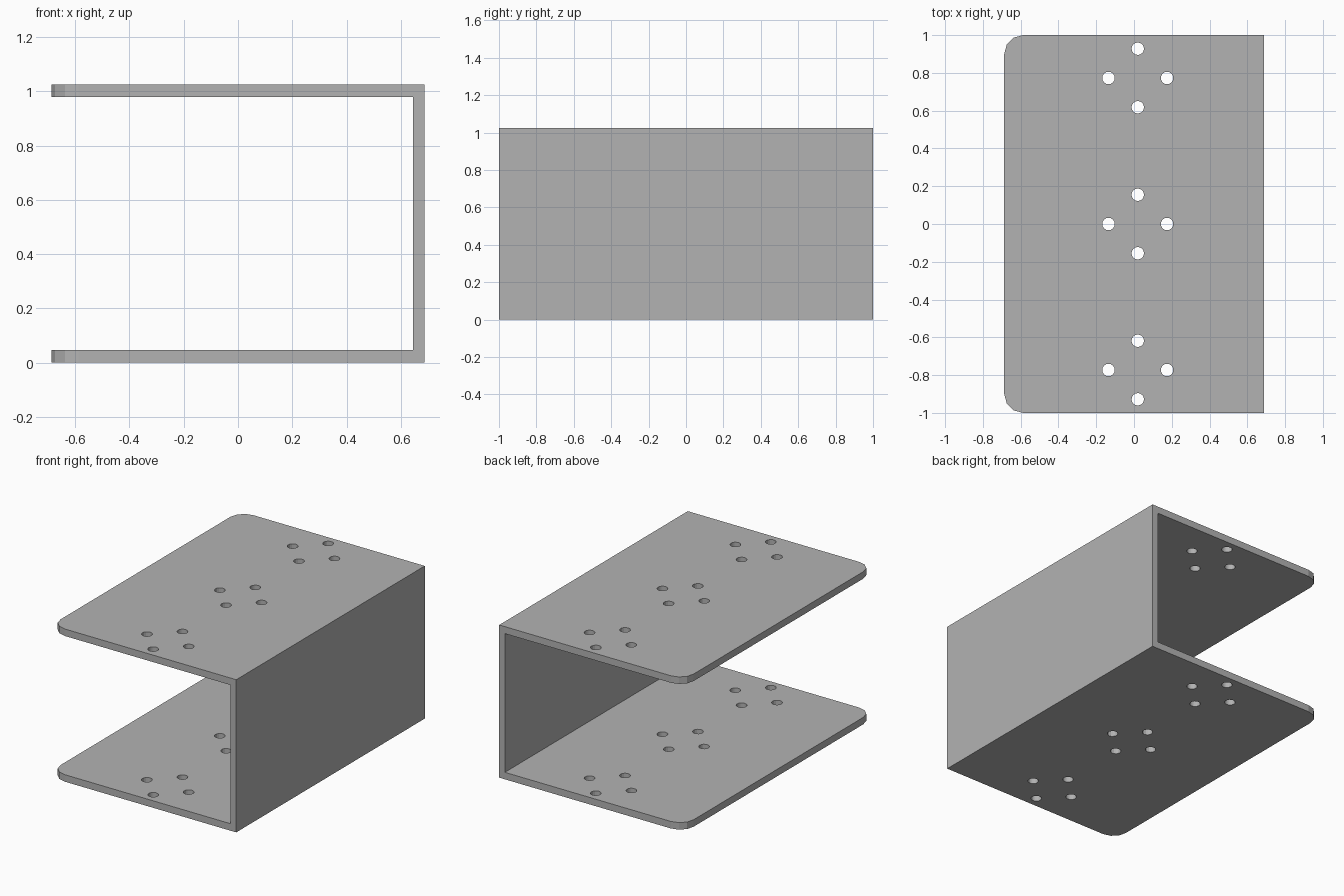
import bpy
import bmesh
from mathutils import Matrix

cube = bpy.data.objects.get("Cube")
if cube:
    bpy.data.objects.remove(cube, do_unlink=True)

HALF_X, HALF_Y, HEIGHT = 0.687, 1.0, 1.025
PLATE, WALL = 0.047, 0.042
CORNER = 0.1
HOLE_RADIUS, HOLE_X, RING, ROW = 0.033, 0.02, 0.155, 0.773

grey = bpy.data.materials.new("painted grey")
grey.use_nodes = True
colour = (0.45, 0.45, 0.45, 1)
grey.diffuse_color = colour
grey.node_tree.nodes["Principled BSDF"].inputs["Base Color"].default_value = colour


def make_object(name, bm):
    bmesh.ops.recalc_face_normals(bm, faces=bm.faces)
    mesh = bpy.data.meshes.new(name)
    bm.to_mesh(mesh)
    bm.free()
    mesh.materials.append(grey)
    obj = bpy.data.objects.new(name, mesh)
    bpy.context.collection.objects.link(obj)
    return obj


# U-shaped channel: side profile extruded from front to back
inner = HALF_X - WALL
profile = [(-HALF_X, 0), (HALF_X, 0), (HALF_X, HEIGHT), (-HALF_X, HEIGHT),
           (-HALF_X, HEIGHT - PLATE), (inner, HEIGHT - PLATE),
           (inner, PLATE), (-HALF_X, PLATE)]
bm = bmesh.new()
face = bm.faces.new([bm.verts.new((x, -HALF_Y, z)) for x, z in profile])
result = bmesh.ops.extrude_face_region(bm, geom=[face])
moved = [v for v in result["geom"] if isinstance(v, bmesh.types.BMVert)]
bmesh.ops.translate(bm, verts=moved, vec=(0, 2 * HALF_Y, 0))

# Rounded corners on the free edges of both plates
corners = [e for e in bm.edges
           if all(v.co.x < -HALF_X + 0.001 for v in e.verts)
           and abs(e.verts[0].co.y - e.verts[1].co.y) < 0.001]
bmesh.ops.bevel(bm, geom=corners, offset=CORNER, segments=3,
                profile=0.5, affect='EDGES')
channel = make_object("channel_bracket", bm)

# Drills: three rings of four holes through both plates
bm = bmesh.new()
for row in (-1, 0, 1):
    for dx, dy in ((1, 0), (-1, 0), (0, 1), (0, -1)):
        place = Matrix.Translation((HOLE_X + dx * RING, row * ROW + dy * RING,
                                    HEIGHT / 2))
        bmesh.ops.create_cone(bm, cap_ends=True, segments=16,
                              radius1=HOLE_RADIUS, radius2=HOLE_RADIUS,
                              depth=HEIGHT + 0.2, matrix=place)
drills = make_object("hole_cutters", bm)
drills.hide_render = True

cut = channel.modifiers.new("Holes", 'BOOLEAN')
cut.operation = 'DIFFERENCE'
cut.solver = 'EXACT'
cut.object = drills
bpy.ops.object.select_all(action='DESELECT')
channel.select_set(True)
bpy.context.view_layer.objects.active = channel
bpy.ops.object.modifier_apply(modifier=cut.name)
bpy.data.objects.remove(drills, do_unlink=True)
